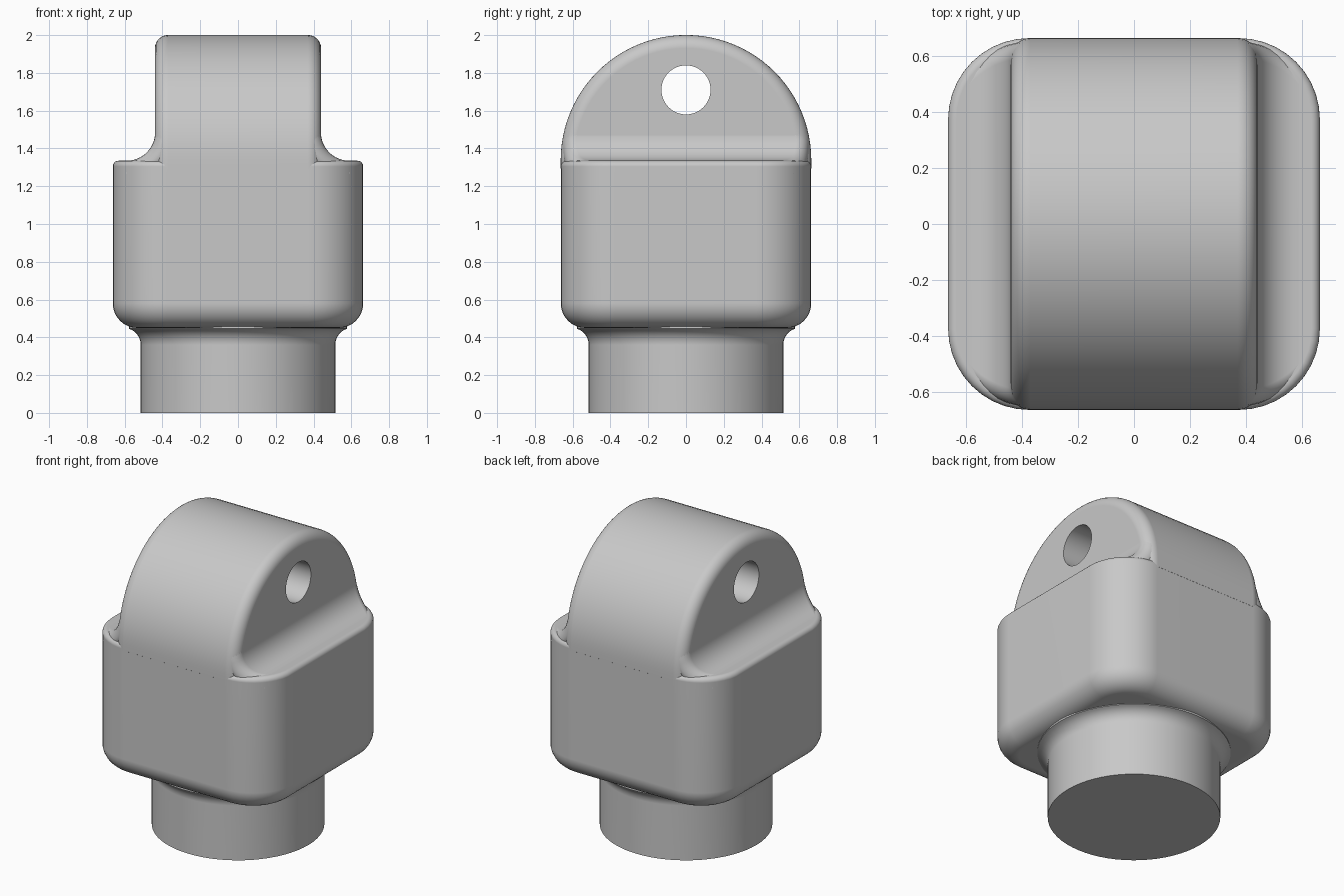
import bpy, bmesh
from math import sin, cos, pi, sqrt, radians

if "Cube" in bpy.data.objects:
    bpy.data.objects.remove(bpy.data.objects["Cube"])

HALF, CORNER, TOP = 0.663, 0.29, 1.335      # housing half width, corner radius, shoulder height
LUG, EDGE, FILLET = 0.44, 0.07, 0.15        # lug half width, edge rounding, root fillet

grey = bpy.data.materials.new("plain grey")
grey.use_nodes = True
grey.diffuse_color = (0.58, 0.58, 0.58, 1)
grey.node_tree.nodes["Principled BSDF"].inputs["Base Color"].default_value = (0.58, 0.58, 0.58, 1)


def quarter(steps):
    return [pi / 2 * i / steps for i in range(steps + 1)]


def loft(name, rings):
    """Skin a list of equal-length point rings and cap both ends."""
    bm = bmesh.new()
    rows = [[bm.verts.new(p) for p in ring] for ring in rings]
    n = len(rows[0])
    for a, b in zip(rows, rows[1:]):
        for i in range(n):
            j = (i + 1) % n
            bm.faces.new((a[i], a[j], b[j], b[i]))
    bm.faces.new(rows[0])
    bm.faces.new(rows[-1])
    bmesh.ops.recalc_face_normals(bm, faces=bm.faces)
    mesh = bpy.data.meshes.new(name)
    bm.to_mesh(mesh)
    bm.free()
    ob = bpy.data.objects.new(name, mesh)
    bpy.context.collection.objects.link(ob)
    mesh.materials.append(grey)
    return ob


def activate(ob):
    bpy.ops.object.select_all(action="DESELECT")
    ob.select_set(True)
    bpy.context.view_layer.objects.active = ob


def smooth(ob):
    activate(ob)
    bpy.ops.object.shade_smooth_by_angle(angle=radians(35))
    ob.modifiers.new("even shading", "WEIGHTED_NORMAL").keep_sharp = True


def circle(r, z, n=64):
    return [(r * cos(2 * pi * i / n), r * sin(2 * pi * i / n), z) for i in range(n)]


def rounded_square(inset, z):
    c, r = HALF - CORNER, CORNER - inset
    ring = []
    for k, (sx, sy) in enumerate(((1, 1), (-1, 1), (-1, -1), (1, -1))):
        ring += [(sx * c + r * cos(a + k * pi / 2), sy * c + r * sin(a + k * pi / 2), z)
                 for a in quarter(10)]
    return ring


# Housing: rounded square block with a large bottom and small top rounding
low, high = 0.13, 0.03
body = [rounded_square(low * (1 - sin(a)), 0.45 + low * (1 - cos(a))) for a in quarter(8)]
body += [rounded_square(high * (1 - cos(a)), TOP - high * (1 - sin(a))) for a in quarter(5)]
smooth(loft("housing", body))

# Neck: cylinder flaring into the housing
flare = 0.09
neck = [circle(0.515, 0)]
neck += [circle(0.515 + flare * (1 - cos(a * 0.8)), 0.36 + flare * sin(a * 0.8)) for a in quarter(7)]
neck.append(circle(0.575, 0.5))
smooth(loft("neck", neck))


# Lug: half-round arch across the housing with rounded side edges
def arch(x, inset):
    r = HALF + 0.0005 - inset
    ring = [(x, r * cos(pi * i / 48), TOP + 0.002 + r * sin(pi * i / 48)) for i in range(49)]
    return ([(x, r - 0.05, 1.25), (x, r, 1.295)] + ring
            + [(x, -r, 1.295), (x, 0.05 - r, 1.25)])


side = [(LUG - EDGE * (1 - sin(a)), EDGE * (1 - cos(a))) for a in quarter(7)]
lug = loft("lug", [arch(-x, i) for x, i in reversed(side)] + [arch(x, i) for x, i in side])

# Cross hole through the lug
drill = loft("hole_cutter", [[(x, y, z + 1.71) for y, z, _ in circle(0.13, 0, 48)]
                             for x in (-0.6, 0.6)])
drill.hide_render = True
cut = lug.modifiers.new("hole", "BOOLEAN")
cut.operation, cut.object, cut.solver = "DIFFERENCE", drill, "EXACT"
activate(lug)
bpy.ops.object.modifier_apply(modifier="hole")
bpy.data.objects.remove(drill)
smooth(lug)


# Root fillets: concave strips between lug sides and shoulders, with rounded ends
def fillet_ring(s, a):
    x, z = LUG - 0.001 + FILLET * (1 - cos(a)), TOP + FILLET * (1 - sin(a))
    edge_x = HALF - CORNER + sqrt(CORNER ** 2 - (x - HALF + CORNER) ** 2)
    y = min(edge_x, sqrt(HALF ** 2 - (z - TOP) ** 2))
    half = []
    for b in quarter(6):
        drop = EDGE * (1 - cos(b))
        half.append((s * (x - drop * cos(a)), y - EDGE * (1 - sin(b)), z - drop * sin(a)))
    half.append((half[-1][0], half[-1][1] - 0.03, 1.24))
    return half + [(px, -py, pz) for px, py, pz in reversed(half)]


for s, label in ((1, "left"), (-1, "right")):
    smooth(loft("root_fillet_" + label, [fillet_ring(s, a) for a in quarter(12)]))
